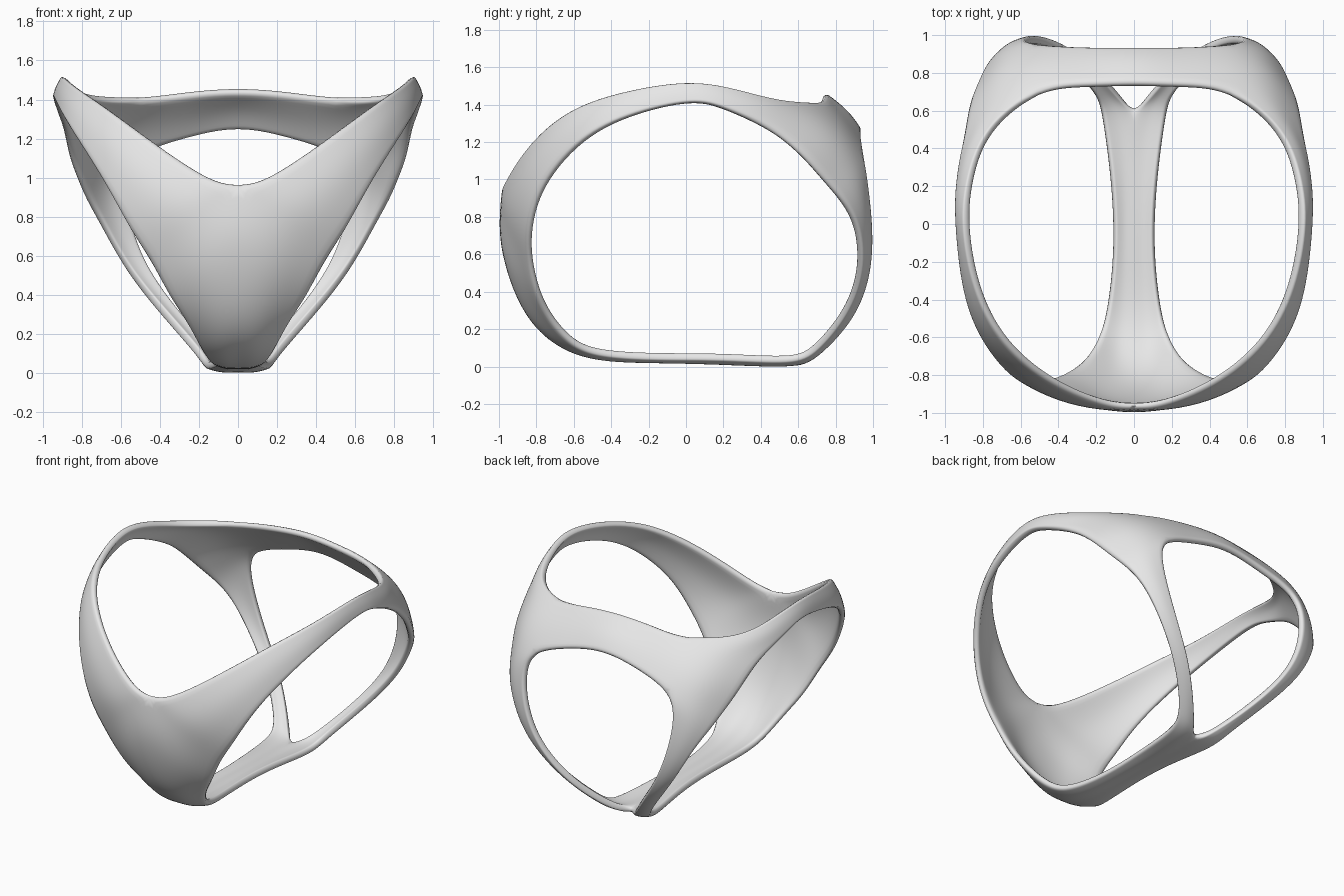
import bpy, bmesh
from mathutils import Vector as V

if "Cube" in bpy.data.objects:
    bpy.data.objects.remove(bpy.data.objects["Cube"])

CENTRE = V((0, 0, 0.75))

# Edge of the body: waist front, centre line, strap centre, rear opening, waist back
body_edge = [
    (.89, 0, 1.505), (.83, -.33, 1.45), (.68, -.62, 1.35), (.42, -.835, 1.16),
    (.15, -.945, .985), (0, -.96, .955), (0, -.985, .70), (0, -.89, .36),
    (0, -.735, .16), (0, -.50, .05), (0, -.15, .04), (0, .20, .03),
    (0, .60, .025), (.10, .70, .075), (.28, .88, .27), (.455, .965, .51),
    (.55, .975, .75), (.575, .955, .97), (.505, .935, 1.12), (.52, .84, 1.265),
    (.50, .70, 1.395), (.76, .50, 1.405), (.86, .25, 1.47)]
# Matching edge round the leg opening
leg_edge = [
    (.925, 0, 1.415), (.885, -.36, 1.32), (.79, -.60, 1.165), (.66, -.77, .95),
    (.55, -.83, .74), (.44, -.83, .57), (.35, -.79, .40), (.25, -.72, .26),
    (.18, -.60, .13), (.135, -.45, .07), (.10, -.15, .05), (.11, .20, .05),
    (.16, .55, .035), (.20, .69, .10), (.365, .85, .29), (.555, .93, .52),
    (.68, .91, .74), (.76, .835, .88), (.81, .74, .99), (.855, .635, 1.11),
    (.88, .50, 1.23), (.905, .35, 1.315), (.925, .18, 1.385)]
# Rear waistband columns, lower to upper edge
band = [[(.27, .92, 1.205), (.25, .85, 1.31), (.25, .73, 1.425)],
        [(0, .92, 1.26), (0, .855, 1.36), (0, .74, 1.44)]]

bm = bmesh.new()


def quads(a, b):
    """Join two equal rows of vertices."""
    for i in range(len(a) - 1):
        bm.faces.new((a[i], a[i + 1], b[i + 1], b[i]))


def leg_loop(side):
    """Ring of sections round one leg opening, with half the rear band."""
    rows = []
    for o, l in zip(body_edge, leg_edge):
        o, l = V(o), V(l)
        mid = (o + l) / 2
        bulge = 0.13 if mid.y > 0.4 else 0.11
        mid += (mid - CENTRE).normalized() * (o - l).length * bulge
        rows.append([bm.verts.new((p.x * side, p.y, p.z)) for p in (o, mid, l)])
    for i in range(len(rows)):
        quads(rows[i], rows[(i + 1) % len(rows)])
    cols = [[rows[i][0] for i in (18, 19, 20)]]
    for col in band:
        cols.append([bm.verts.new((x * side, y, z)) for x, y, z in col])
    for a, b in zip(cols, cols[1:]):
        quads(a, b)


for s in (1, -1):
    leg_loop(s)
bmesh.ops.remove_doubles(bm, verts=bm.verts, dist=0.001)
bmesh.ops.recalc_face_normals(bm, faces=bm.faces)

# Push the cage outward so the subdivided surface stays on the drawn edges
shift = {}
for v in bm.verts:
    edges = [e for e in v.link_edges if e.is_boundary] or list(v.link_edges)
    avg = sum((e.other_vert(v).co for e in edges), V()) / len(edges)
    shift[v] = (v.co - avg) * (0.33 if v.is_boundary else 0.4)
    # allow for the rim rounding
    for e in v.link_edges:
        if v.is_boundary and not e.is_boundary:
            shift[v] += (v.co - e.other_vert(v).co).normalized() * 0.007
for v, d in shift.items():
    v.co += d

mesh = bpy.data.meshes.new("strap_garment")
bm.to_mesh(mesh)
bm.free()
garment = bpy.data.objects.new("strap_garment", mesh)
bpy.context.collection.objects.link(garment)

grey = bpy.data.materials.new("light_grey")
grey.diffuse_color = (0.8, 0.8, 0.8, 1)
grey.use_nodes = True
grey.node_tree.nodes["Principled BSDF"].inputs["Base Color"].default_value = grey.diffuse_color
mesh.materials.append(grey)

# Smooth sheet, thickened, then rounded along its rims
sub = garment.modifiers.new("smooth_form", 'SUBSURF')
sub.levels = sub.render_levels = 2
cloth = garment.modifiers.new("cloth_thickness", 'SOLIDIFY')
cloth.thickness = 0.042
cloth.offset = 0
rim = garment.modifiers.new("rounded_rim", 'SUBSURF')
rim.levels = rim.render_levels = 1
bpy.context.view_layer.objects.active = garment
garment.select_set(True)
for m in ("smooth_form", "cloth_thickness", "rounded_rim"):
    bpy.ops.object.modifier_apply(modifier=m)
bpy.ops.object.shade_smooth_by_angle(angle=1.2)

# Stand the model on the ground, centred front to back
low = min(v.co.z for v in mesh.vertices)
ys = [v.co.y for v in mesh.vertices]
mid_y = (min(ys) + max(ys)) / 2
for v in mesh.vertices:
    v.co.z -= low
    v.co.y -= mid_y
